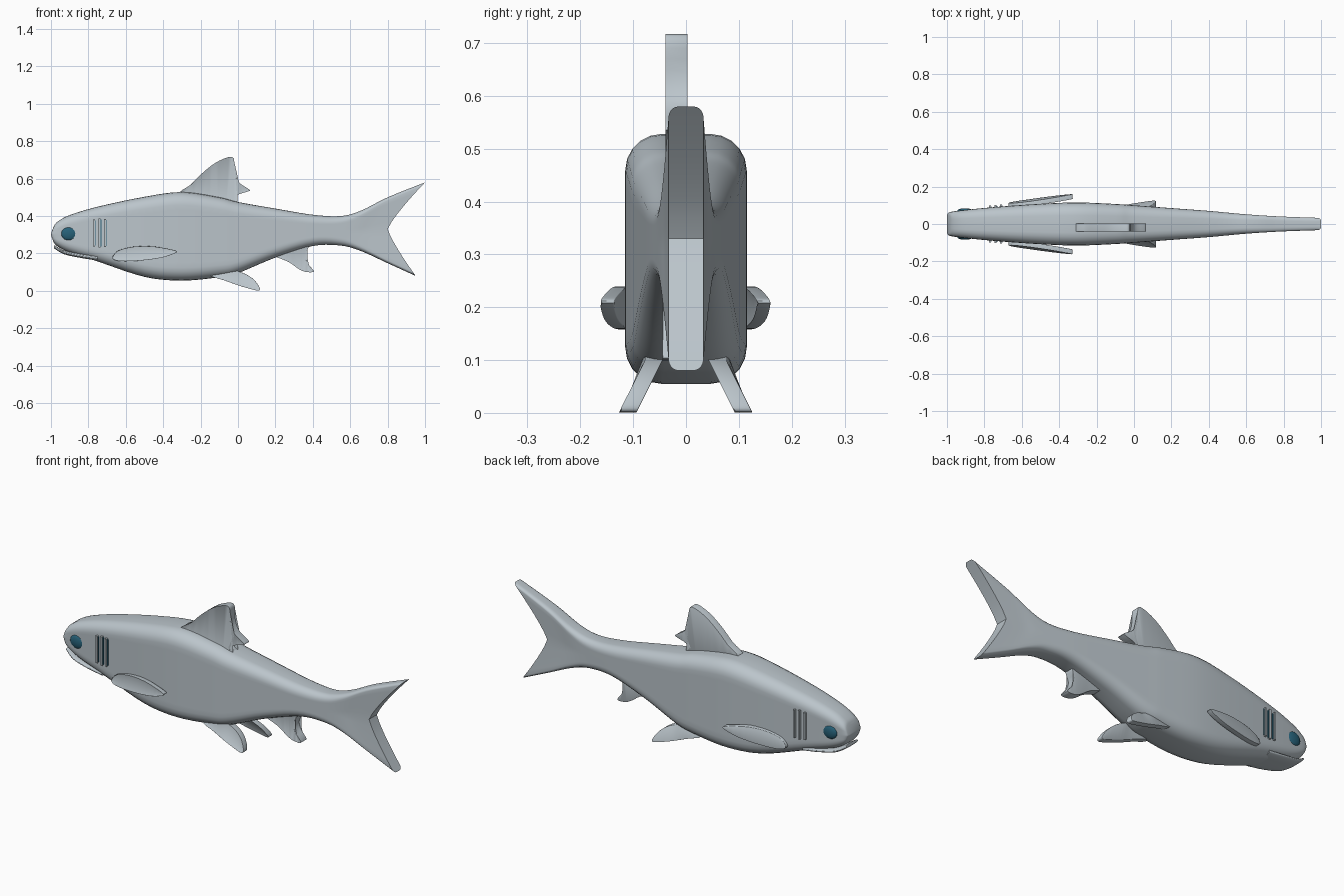
import bpy, bmesh, math
from mathutils import Vector

if "Cube" in bpy.data.objects:
    bpy.data.objects.remove(bpy.data.objects["Cube"])


def material(name, rgb):
    m = bpy.data.materials.new(name)
    m.diffuse_color = (*rgb, 1)
    m.use_nodes = True
    m.node_tree.nodes["Principled BSDF"].inputs["Base Color"].default_value = m.diffuse_color
    return m


GREY = material("silver grey", (0.50, 0.56, 0.60))
BLUE = material("dark blue", (0.02, 0.12, 0.19))


def finish(bm, name, mat, angle=40):
    bmesh.ops.recalc_face_normals(bm, faces=bm.faces)
    me = bpy.data.meshes.new(name)
    bm.to_mesh(me)
    bm.free()
    ob = bpy.data.objects.new(name, me)
    bpy.context.collection.objects.link(ob)
    me.materials.append(mat)
    bpy.context.view_layer.objects.active = ob
    bpy.ops.object.select_all(action='DESELECT')
    ob.select_set(True)
    bpy.ops.object.shade_smooth_by_angle(angle=math.radians(angle))
    return ob


def spline(pts, steps, closed=False):
    """Smooth curve through points of any dimension."""
    n, out = len(pts), []
    P = lambda i: Vector(pts[i % n] if closed else pts[max(0, min(n - 1, i))])
    for i in range(n if closed else n - 1):
        a, b, c, d = P(i - 1), P(i), P(i + 1), P(i + 2)
        for k in range(steps):
            t = k / steps
            out.append(0.5 * (2 * b + (c - a) * t + (2 * a - 5 * b + 4 * c - d) * t * t
                              + (3 * b - a - 3 * c + d) * t ** 3))
    if not closed:
        out.append(P(n - 1))
    return out


def ring(xt, zt, xm, xb, zb, hw):
    """Flat-sided rounded section, bent towards the middle for the tail fork."""
    r = min(0.6 * hw, 0.4 * (zt - zb))
    ry = 0.6 * hw
    arc = [(math.sin(a), math.cos(a)) for a in (math.radians(18 * k) for k in range(6))]
    half = [(0, zt)] + [(hw - ry + ry * s, zt - r + r * c) for s, c in arc]
    half += [(hw, zt - r + (zb - zt + 2 * r) * k / 12) for k in range(1, 12)]
    half += [(hw - ry + ry * s, zb + r - r * c) for s, c in reversed(arc)] + [(0, zb)]
    pts = half + [(-y, z) for y, z in reversed(half[1:-1])]
    mid, hh = (zt + zb) / 2, (zt - zb) / 2
    res = []
    for y, z in pts:
        s = (z - mid) / hh
        end = xt if s > 0 else xb
        res.append((xm + (end - xm) * abs(s) ** 1.2, y, z))
    return res


def loft(name, sections, mat, steps=5):
    bm = bmesh.new()
    # six-number sections are interpolated as two 3D curves
    A = spline([s[:3] for s in sections], steps)
    B = spline([s[3:] for s in sections], steps)
    rings = [[bm.verts.new(p) for p in ring(*a, *b)] for a, b in zip(A, B)]
    n = len(rings[0])
    for r, q in zip(rings, rings[1:]):
        for i in range(n):
            bm.faces.new((r[i], r[(i + 1) % n], q[(i + 1) % n], q[i]))
    for r in (rings[0], rings[-1]):
        for i in range(n // 2):
            vs = [r[i], r[i + 1], r[n - i - 1], r[(n - i) % n]]
            bm.faces.new(list(dict.fromkeys(vs)))
    return finish(bm, name, mat)


def fin(name, outline, place, half, bevel):
    """Slab from a smooth x-z outline; place(x, z) gives the centre y."""
    bm = bmesh.new()
    pts = spline(outline, 4, True)
    loops = [[bm.verts.new((x, place(x, z) + d, z)) for x, z in pts] for d in (-half, half)]
    n = len(pts)
    caps = [bm.faces.new(l) for l in loops]
    for i in range(n):
        j = (i + 1) % n
        bm.faces.new((loops[0][i], loops[0][j], loops[1][j], loops[1][i]))
    rim = list({e for f in caps for e in f.edges})
    bmesh.ops.triangulate(bm, faces=caps)
    rim = [e for e in rim if e.is_valid]
    bmesh.ops.bevel(bm, geom=rim, offset=bevel, segments=2, profile=0.5,
                    affect='EDGES', clamp_overlap=True)
    return finish(bm, name, GREY, 50)


def box(name, loc, size, mat):
    bm = bmesh.new()
    bmesh.ops.create_cube(bm, size=1)
    bmesh.ops.scale(bm, vec=size, verts=bm.verts)
    bmesh.ops.translate(bm, vec=loc, verts=bm.verts)
    return finish(bm, name, mat)


# Body and forked tail: top x, top z, middle x, bottom x, bottom z, half width
loft("body_and_tail", [
    (-.985, .345, -1.0, -.985, .258, .045),
    (-.965, .37, -.985, -.965, .238, .063),
    (-.90, .405, -.90, -.90, .205, .075),
    (-.75, .45, -.75, -.75, .157, .09),
    (-.50, .503, -.50, -.50, .075, .108),
    (-.30, .528, -.30, -.30, .055, .115),
    (-.10, .50, -.10, -.10, .073, .107),
    (0, .475, 0, 0, .095, .10),
    (.20, .44, .20, .20, .178, .085),
    (.40, .407, .40, .40, .24, .07),
    (.55, .40, .55, .55, .242, .056),
    (.66, .43, .63, .66, .212, .048),
    (.80, .50, .70, .80, .148, .04),
    (1.0, .58, .80, .95, .08, .033)], GREY)

# Lower jaw
loft("lower_jaw", [
    (-.982, .245, -.985, -.982, .226, .05),
    (-.93, .217, -.93, -.93, .196, .069),
    (-.84, .20, -.84, -.84, .176, .08),
    (-.75, .19, -.75, -.75, .162, .084)], GREY)

# Fins on the centre line
fin("dorsal_fin", [(-.31, .515), (-.25, .57), (-.19, .63), (-.12, .685), (-.05, .715),
                   (-.022, .705), (-.018, .63), (.005, .58), (.06, .542), (.055, .532),
                   (0, .515), (-.03, .495), (0, .46), (-.15, .46)],
    lambda x, z: -.018, .021, .009)
fin("anal_fin", [(.18, .20), (.27, .155), (.32, .12), (.36, .102), (.405, .104),
                 (.37, .15), (.36, .19), (.375, .25), (.28, .25)],
    lambda x, z: -.02, .024, .009)

for side, word in ((-1, "left"), (1, "right")):
    # Pectoral and pelvic fins
    fin(f"pectoral_fin_{word}", [(-.67, .178), (-.64, .215), (-.56, .236), (-.46, .238),
                                 (-.36, .222), (-.328, .208), (-.38, .185), (-.45, .17),
                                 (-.55, .16), (-.64, .16)],
        lambda x, z: side * (.098 + .15 * (x + .67) + .15 * (.2 - z)), .012, .005)
    fin(f"pelvic_fin_{word}", [(-.15, .085), (-.07, .055), (0, .03), (.06, .012), (.108, .001),
                               (.116, .015), (.09, .055), (.05, .085), (0, .105), (-.06, .12)],
        lambda x, z: side * (.06 + .5 * max(0, .10 - z)), .016, .007)

    # Eye
    bm = bmesh.new()
    bmesh.ops.create_uvsphere(bm, u_segments=24, v_segments=12, radius=1)
    bmesh.ops.scale(bm, vec=(.042, .014, .036), verts=bm.verts)
    bmesh.ops.translate(bm, vec=(-.903, side * .07, .305), verts=bm.verts)
    finish(bm, f"eye_{word}", BLUE)

    # Gill flaps with a dark slit behind each
    for k, (x, y, h) in enumerate(((-.77, .091, .145), (-.74, .093, .155), (-.712, .095, .15))):
        box(f"gill_flap_{word}_{k}", (x, side * y, .31), (.010, .018, h), GREY)
        box(f"gill_slit_{word}_{k}", (x + .007, side * (y - .001), .31), (.004, .009, h - .01), BLUE)
